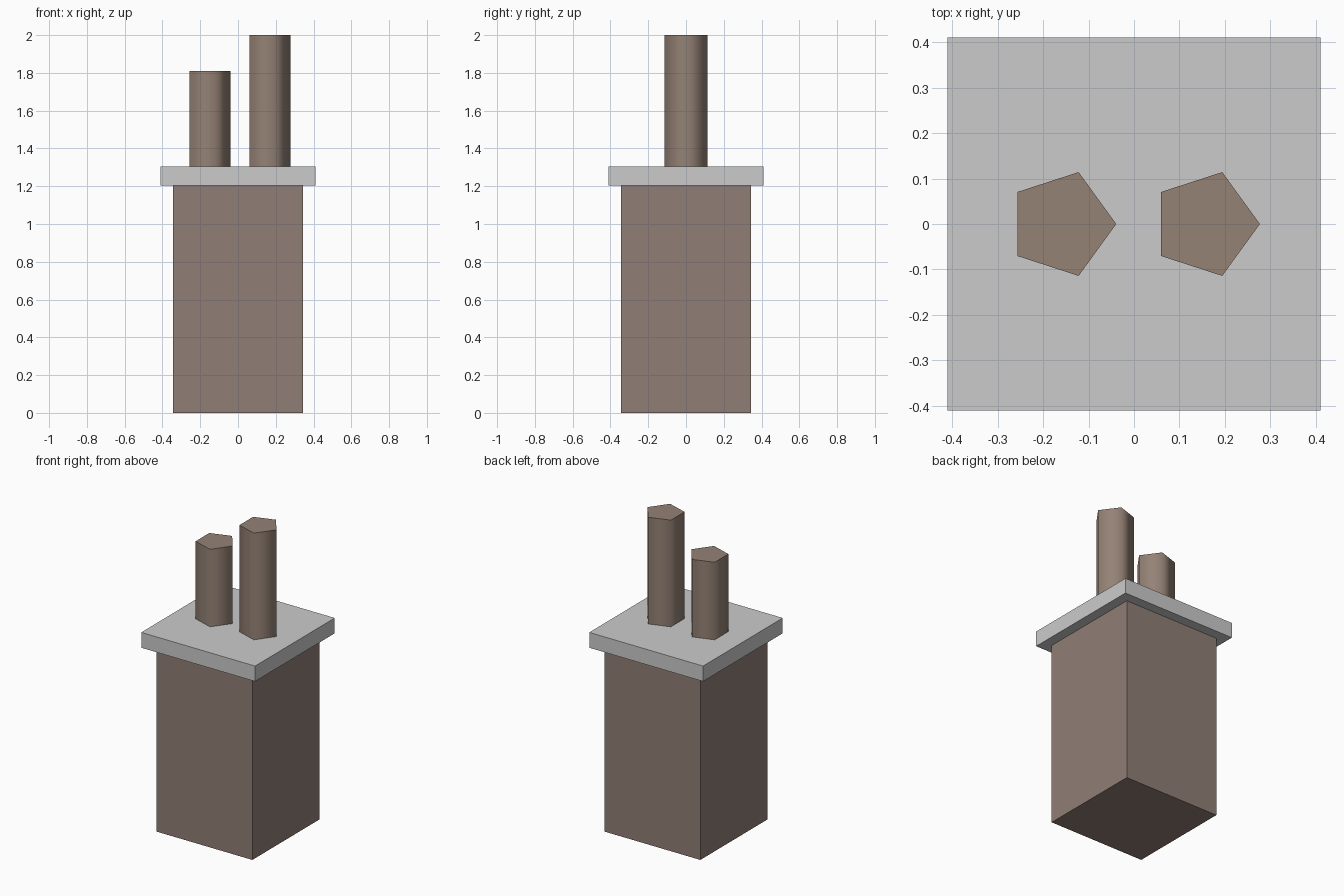
import bpy
from math import radians

if "Cube" in bpy.data.objects:
    bpy.data.objects.remove(bpy.data.objects["Cube"])


def material(name, color):
    mat = bpy.data.materials.new(name)
    mat.diffuse_color = (*color, 1)
    mat.use_nodes = True
    mat.node_tree.nodes["Principled BSDF"].inputs["Base Color"].default_value = mat.diffuse_color
    return mat


def box(name, width, z0, z1, mat=None):
    bpy.ops.mesh.primitive_cube_add(size=1, location=(0, 0, (z0 + z1) / 2))
    ob = bpy.context.object
    ob.name = name
    ob.scale = (width, width, z1 - z0)
    bpy.ops.object.transform_apply(location=False, rotation=False, scale=True)
    if mat:
        ob.data.materials.append(mat)
    return ob


def pot(name, x, z0, z1, mat):
    # Five-sided prism with one corner pointing to +x
    bpy.ops.mesh.primitive_cylinder_add(vertices=5, radius=0.12, depth=z1 - z0,
                                        location=(x, 0, (z0 + z1) / 2),
                                        rotation=(0, 0, radians(-90)))
    ob = bpy.context.object
    ob.name = name
    ob.data.materials.append(mat)
    # Sides blend smoothly, end caps stay sharp
    bpy.ops.object.shade_smooth_by_angle(angle=radians(80))
    return ob


brick = material("brick_brown", (0.28, 0.21, 0.18))
clay = material("clay_brown", (0.30, 0.225, 0.18))

# Chimney stack and its overhanging cap
box("chimney_stack", 0.69, 0, 1.205, brick)
box("chimney_cap", 0.82, 1.205, 1.305)

# Two chimney pots of different height
pot("short_pot", -0.159, 1.305, 1.81, clay)
pot("tall_pot", 0.157, 1.305, 2.0, clay)
